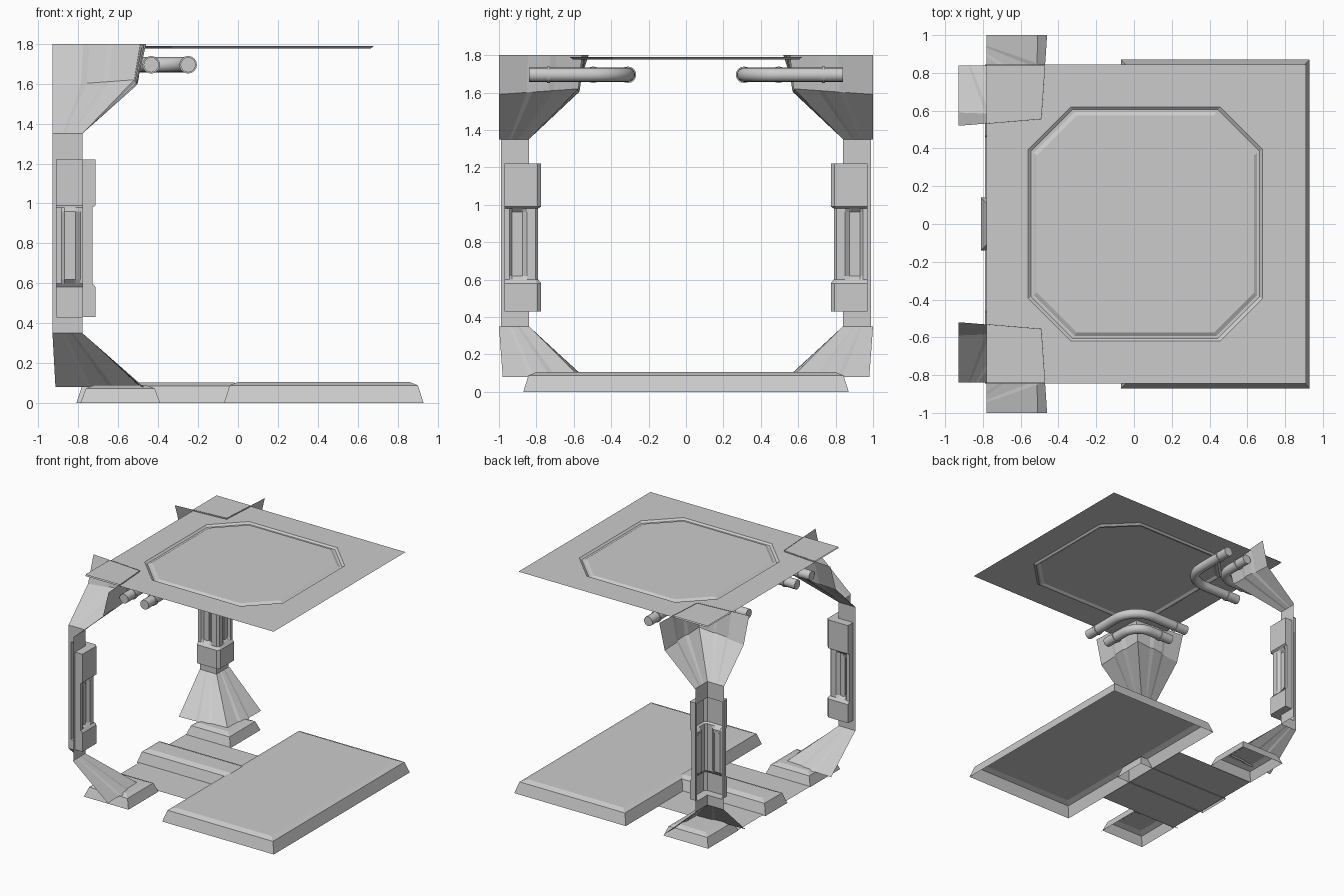
import bpy, bmesh, math
from mathutils import Vector

cube = bpy.data.objects.get("Cube")
if cube:
    bpy.data.objects.remove(cube)

GREY = (0.6, 0.6, 0.6, 1)
grey = bpy.data.materials.new("panel grey")
grey.use_nodes = True
grey.diffuse_color = GREY
grey.node_tree.nodes["Principled BSDF"].inputs["Base Color"].default_value = GREY


def loft(name, rows, closed=False, cap_start=False, cap_end=False, smooth=False):
    """Skin a series of equal-length point rows."""
    bm = bmesh.new()
    rings = [[bm.verts.new(p) for p in row] for row in rows]
    n = len(rings[0])
    for low, high in zip(rings, rings[1:]):
        for i in range(n if closed else n - 1):
            j = (i + 1) % n
            bm.faces.new((low[i], low[j], high[j], high[i]))
    if cap_start:
        bm.faces.new(rings[0])
    if cap_end:
        bm.faces.new(rings[-1])
    bmesh.ops.remove_doubles(bm, verts=bm.verts, dist=0.0005)
    bmesh.ops.recalc_face_normals(bm, faces=bm.faces)
    mesh = bpy.data.meshes.new(name)
    bm.to_mesh(mesh)
    bm.free()
    mesh.materials.append(grey)
    obj = bpy.data.objects.new(name, mesh)
    bpy.context.collection.objects.link(obj)
    if smooth:
        bpy.ops.object.select_all(action='DESELECT')
        obj.select_set(True)
        bpy.context.view_layer.objects.active = obj
        bpy.ops.object.shade_smooth_by_angle()
    return obj


def rect(x0, x1, y0, y1, z, inset=0):
    return [(x0 + inset, y0 + inset, z), (x1 - inset, y0 + inset, z),
            (x1 - inset, y1 - inset, z), (x0 + inset, y1 - inset, z)]


def slab(name, x0, x1, y0, y1, top):
    """Hollow floor block with sloped sides and a bevelled rim."""
    rows = [rect(x0, x1, y0, y1, z, d)
            for z, d in ((0, 0), (top - 0.017, 0.028), (top, 0.07))]
    loft(name, rows, closed=True, cap_end=True)


# Floor
slab("floor_slab", -0.07, 0.93, -0.87, 0.87, 0.105)
slab("floor_ridge", -0.81, 0.05, -0.14, 0.14, 0.102)
loft("low_floor", [[(-0.79, -0.46, 0.005), (-0.07, -0.46, 0.005)],
                   [(-0.79, 0.46, 0.005), (-0.07, 0.46, 0.005)]])


# Ceiling with an octagonal groove
def octagon(inset, z):
    x0, x1, y = -0.56 + inset, 0.68 - inset, 0.62 - inset
    c = 0.225 - inset * 0.3
    return [(x0 + c, -y, z), (x1 - c, -y, z), (x1, c - y, z), (x1, y - c, z),
            (x1 - c, y, z), (x0 + c, y, z), (x0, y - c, z), (x0, c - y, z)]


X0, X1, Y = -0.78, 0.91, 0.844
ceiling_z = 1.789
border = [(x, y, ceiling_z) for x, y in
          ((X0, -Y), (X1, -Y), (X1, -Y), (X1, Y), (X1, Y), (X0, Y), (X0, Y), (X0, -Y))]
loft("ceiling", [border, octagon(0, ceiling_z), octagon(0.015, 1.776),
                 octagon(0.028, 1.776), octagon(0.045, 1.787)],
     closed=True, cap_end=True)

# Corner columns
VX, VY = -0.78, 0.84


def shaft_row(z, out, recess, s):
    """L-shaped section: out is the cladding depth, recess the panel dip."""
    arm = [(0.15, 0), (0.13, 0), (0.13, out), (0.105, out),
           (0.09, out - recess), (0.035, out - recess), (0.01, out)]
    chamfer = 0.3 * out
    first = [(VX - a, VY - o) for a, o in arm]
    second = [(VX + o, VY + a) for a, o in reversed(arm)]
    corner = [(VX + out - chamfer, VY - out), (VX + out, VY - out + chamfer)]
    return [(x, y * s, z) for x, y in first + corner + second]


def flare_row(end_a, vertex, end_b, rib, s):
    """Two flared wings meeting at a vertex, each with a raised rib."""
    a, v, b = map(Vector, (end_a, vertex, end_b))
    steps = ((0, 0), (0.35, 0), (0.42, rib), (0.62, rib), (0.69, 0))
    row = [a.lerp(v, t) + Vector((0, -d, 0)) for t, d in steps] + [v]
    row += [b.lerp(v, t) + Vector((d, 0, 0)) for t, d in reversed(steps)]
    return [(p.x, p.y * s, p.z) for p in row]


def slot(name, s, along_x):
    """Upright pill-shaped plate on a recessed cladding panel."""
    rows = []
    for depth, size in ((0.028, 0.022), (0.037, 0.022), (0.037, 0.015)):
        ring = []
        for k in range(16):
            t = 2 * math.pi * (k + 0.5) / 16
            a = 0.063 + size * math.cos(t)
            z = 0.785 + size * math.sin(t) + math.copysign(0.145, math.sin(t))
            x, y = (VX - a, VY - depth) if along_x else (VX + depth, VY + a)
            ring.append((x, y * s, z))
        rows.append(ring)
    loft(name, rows, closed=True, cap_end=True)


def pipe(name, x_run, y_run, s, bend):
    """Capped pipe with a quarter bend and a collar on each leg."""
    centre = Vector((x_run - bend, y_run + bend))
    steps = 10
    path = [(Vector((x_run, 0.84)), Vector((0, -1)))]
    for k in range(steps + 1):
        t = math.pi / 2 * k / steps
        path.append((centre + bend * Vector((math.cos(t), -math.sin(t))),
                     Vector((-math.sin(t), -math.cos(t)))))
    path.append((Vector((-0.78, y_run)), Vector((-1, 0))))

    def tube(label, stations):
        rows = []
        for p, d, r in stations:
            side = Vector((-d.y, d.x))
            row = []
            for k in range(16):
                t = 2 * math.pi * k / 16
                q = p + side * r * math.cos(t)
                row.append((q.x, q.y * s, 1.695 + r * math.sin(t)))
            rows.append(row)
        loft(label, rows, True, True, True, smooth=True)

    tube(name, [(p, d, 0.038) for p, d in path])
    collars = ((Vector((x_run, 0.735)), path[0][1]), (Vector((-0.675, y_run)), path[-1][1]))
    for label, (p, d) in zip(("side", "end"), collars):
        tube(f"{name}_{label}_collar", [(p - d * 0.009, d, 0.044), (p + d * 0.009, d, 0.044)])


# Height, cladding depth and panel recess up the shaft
LEVELS = ((0.35, 0, 0), (0.43, 0, 0), (0.43, 0.066, 0), (0.58, 0.066, 0),
          (0.60, 0.05, 0), (0.62, 0.05, 0.02), (0.96, 0.05, 0.02), (0.98, 0.05, 0),
          (0.99, 0.066, 0), (1.22, 0.066, 0), (1.22, 0, 0), (1.35, 0, 0))

for place, s in (("front", -1), ("back", 1)):
    loft(f"{place}_column", [shaft_row(*level, s) for level in LEVELS])
    loft(f"{place}_lower_flare", [
        flare_row((-0.915, 0.55, 0.08), (-0.49, 0.57, 0.08), (-0.48, 0.98, 0.08), 0.012, s),
        flare_row((-0.93, VY, 0.35), (VX, VY, 0.35), (VX, 1, 0.35), 0, s)])
    loft(f"{place}_upper_flare", [
        flare_row((-0.93, VY, 1.35), (VX, VY, 1.35), (VX, 1, 1.35), 0, s),
        flare_row((-0.93, 0.59, 1.59), (-0.52, 0.575, 1.62), (-0.51, 1, 1.59), 0.012, s),
        flare_row((-0.93, 0.52, 1.8), (-0.49, 0.555, 1.8), (-0.46, 1, 1.8), 0, s)])
    # Corner plate lying over the ceiling
    loft(f"{place}_corner_plate", [[(VX, VY * s, 1.798), (VX, 0.53 * s, 1.798)],
                                   [(-0.47, VY * s, 1.798), (-0.49, 0.555 * s, 1.798)]])
    # Floor pad under the column
    low, high = sorted((0.46 * s, 0.845 * s))
    slab(f"{place}_pad", -0.79, -0.39, low, high, 0.09)
    slot(f"{place}_slot_side", s, True)
    slot(f"{place}_slot_end", s, False)
    pipe(f"{place}_outer_pipe", -0.25, 0.31, s, 0.2)
    pipe(f"{place}_inner_pipe", -0.435, 0.495, s, 0.14)
